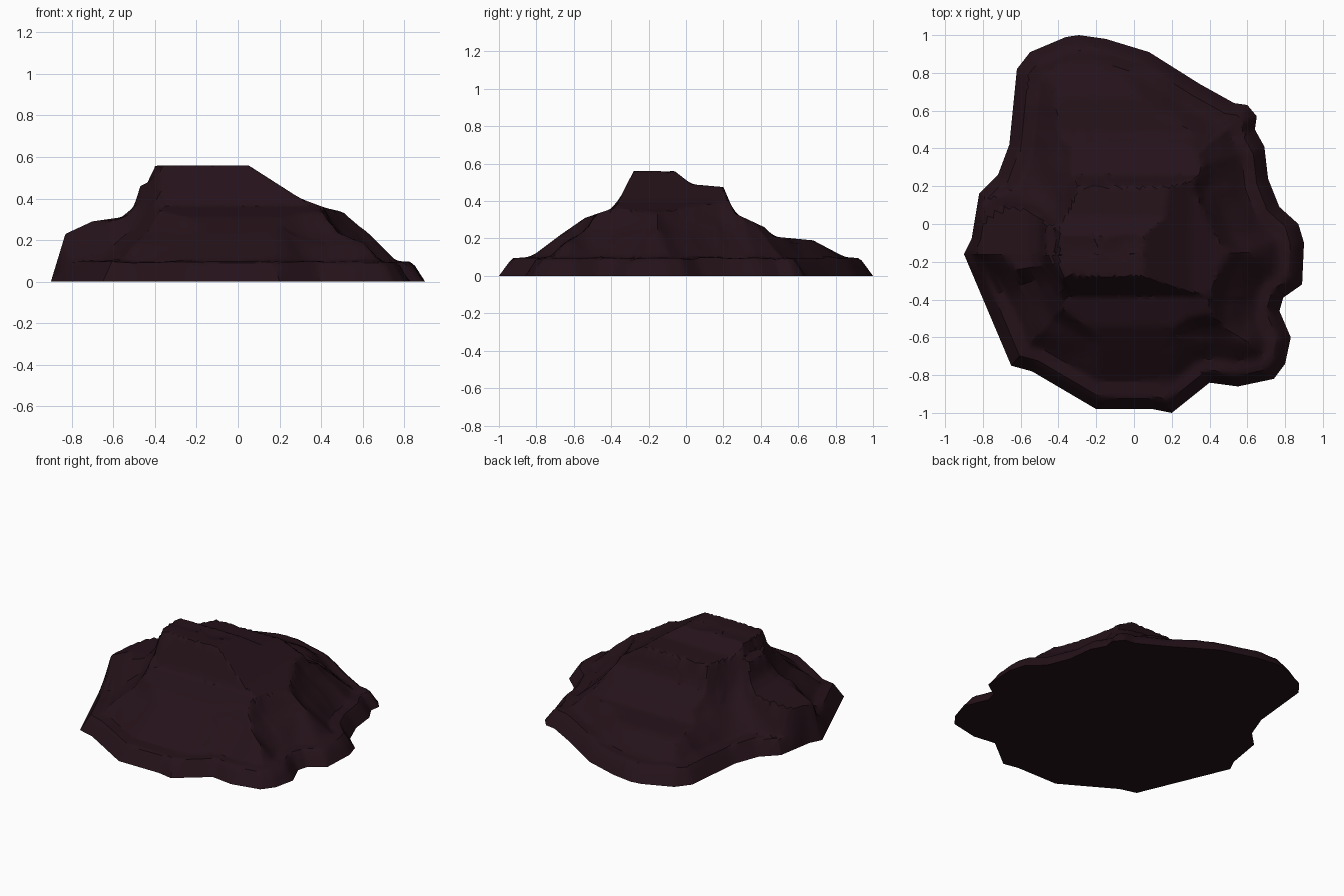
import bpy, bmesh, math
from mathutils import Vector, noise

if "Cube" in bpy.data.objects:
    bpy.data.objects.remove(bpy.data.objects["Cube"])

# Base outline, front silhouette (x,z), side silhouette (y,z), foot slope (distance,z)
OUT = [(.9,-.1),(.87,0),(.77,.09),(.71,.24),(.69,.41),(.64,.5),(.65,.57),(.6,.63),
       (.53,.64),(.35,.74),(.08,.91),(-.15,.98),(-.29,1),(-.36,.99),(-.55,.91),
       (-.62,.82),(-.64,.62),(-.66,.42),(-.72,.26),(-.82,.16),(-.86,-.08),(-.9,-.16),
       (-.65,-.75),(-.54,-.78),(-.2,-.98),(.1,-.98),(.2,-1),(.4,-.84),(.55,-.86),
       (.74,-.82),(.8,-.74),(.83,-.6),(.77,-.46),(.79,-.39),(.89,-.32)]
FRONT = [(-.9,0),(-.83,.23),(-.7,.29),(-.56,.31),(-.5,.36),(-.47,.46),(-.41,.49),(-.4,.56),
         (.05,.56),(.3,.4),(.42,.355),(.53,.33),(.68,.18),(.76,.1),(.84,.095),(.9,0)]
SIDE = [(-1,0),(-.93,.095),(-.83,.1),(-.67,.22),(-.54,.31),(-.38,.365),(-.28,.56),(-.06,.56),
        (.03,.49),(.2,.475),(.26,.335),(.42,.26),(.47,.21),(.68,.19),(.85,.1),(.93,.095),(1,0)]
FOOT = [(0,0),(.06,.095),(.13,.1),(.22,.18),(.3,.25),(.36,.33),(.4,.42),(.44,.56),(9,.57)]
CENTRE = Vector((-.17, -.17))
RINGS, STEPS = 44, 5
pts = [Vector(p) for p in OUT]


def interp(table, v):
    for (a, za), (b, zb) in zip(table, table[1:]):
        if v <= b:
            return za + (zb - za) * max(0, (v - a) / (b - a))
    return table[-1][1]


def edge_distance(p):
    best = 9
    for a, b in zip(pts, pts[1:] + pts[:1]):
        t = max(0, min(1, (p - a).dot(b - a) / (b - a).length_squared))
        best = min(best, (p - a.lerp(b, t)).length)
    return best


def height(p):
    d = edge_distance(p)
    # steeper cliff on the left ridge
    d *= 1 + 7 * math.exp(-((p.x + .8) ** 2 / .03 + (p.y + .06) ** 2 / .02))
    # broken rock surface
    rough = .022 * min(1, d * 5) * (noise.cell(Vector((p.x * 5, p.y * 5, 1))) * .3
                                    + noise.noise(Vector((p.x * 6, p.y * 6, 3))))
    cap = min(interp(FRONT, p.x), interp(SIDE, p.y))
    return max(0, min(cap, interp(FOOT, d) + rough))


# Rock mound: rings shrinking from the outline to the summit
rim = [a.lerp(b, i / STEPS) for a, b in zip(pts, pts[1:] + pts[:1]) for i in range(STEPS)]
n = len(rim)
bm = bmesh.new()
rings = []
for r in range(RINGS):
    t = r / RINGS
    ring = []
    for q in rim:
        p = q.lerp(CENTRE, t)
        ring.append(bm.verts.new((p.x, p.y, height(p) if r else 0)))
    rings.append(ring)
for lo, hi in zip(rings, rings[1:]):
    for i in range(n):
        j = (i + 1) % n
        bm.faces.new((lo[i], lo[j], hi[j], hi[i]))
top = bm.verts.new((CENTRE.x, CENTRE.y, .56))
for i in range(n):
    bm.faces.new((rings[-1][i], rings[-1][(i + 1) % n], top))
# Flat underside
bm.faces.new(rings[0][::-1])
bmesh.ops.recalc_face_normals(bm, faces=bm.faces)
mesh = bpy.data.meshes.new("rock_mound")
bm.to_mesh(mesh)
bm.free()
rock = bpy.data.objects.new("rock_mound", mesh)
bpy.context.collection.objects.link(rock)
mat = bpy.data.materials.new("dark_stone")
mat.diffuse_color = (.018, .006, .010, 1)
mat.use_nodes = True
mat.node_tree.nodes["Principled BSDF"].inputs["Base Color"].default_value = mat.diffuse_color
mesh.materials.append(mat)
bpy.context.view_layer.objects.active = rock
rock.select_set(True)
bpy.ops.object.shade_smooth_by_angle(angle=math.radians(30))
